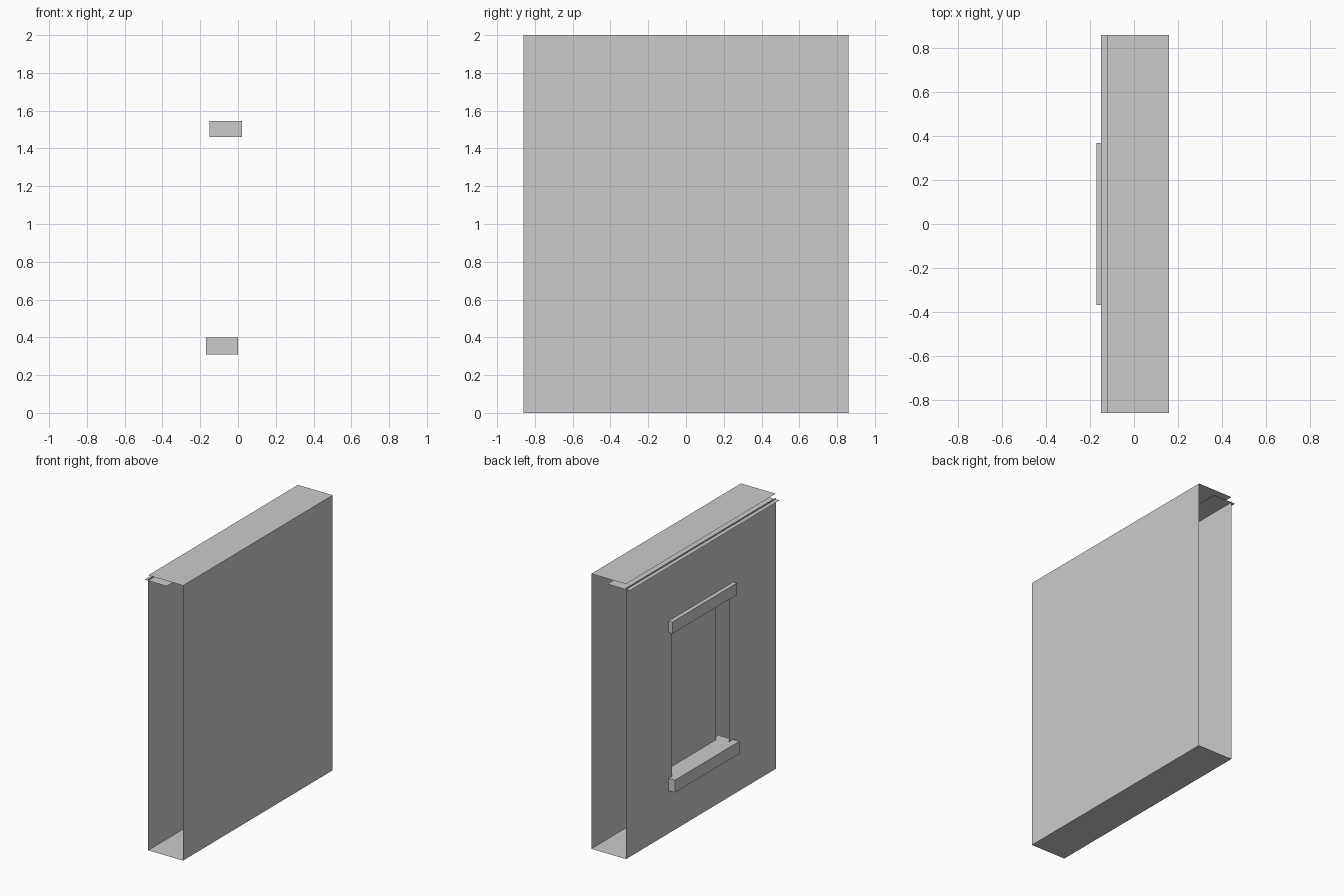
import bpy
import bmesh

if "Cube" in bpy.data.objects:
    bpy.data.objects.remove(bpy.data.objects["Cube"])


def mesh_object(name, bm):
    me = bpy.data.meshes.new(name)
    bm.to_mesh(me)
    bm.free()
    ob = bpy.data.objects.new(name, me)
    bpy.context.collection.objects.link(ob)
    return ob


def sheet(name, *corners):
    """Single flat four-cornered panel."""
    bm = bmesh.new()
    bm.faces.new([bm.verts.new(c) for c in corners])
    return mesh_object(name, bm)


def level_sheet(name, x0, x1, z):
    return sheet(name, (x0, -Y, z), (x1, -Y, z), (x1, Y, z), (x0, Y, z))


def box(name, x, y, z):
    bm = bmesh.new()
    bmesh.ops.create_cube(bm, size=1)
    for v in bm.verts:
        v.co = [r[0] if c < 0 else r[1] for c, r in zip(v.co, (x, y, z))]
    return mesh_object(name, bm)


Y = 0.86
INNER, OUTER = 0.16, -0.12

# Open-ended wall shell: inner face, top and bottom
sheet("inner_wall", (INNER, -Y, 0), (INNER, Y, 0), (INNER, Y, 2), (INNER, -Y, 2))
level_sheet("wall_top", OUTER, INNER, 2.0)
level_sheet("wall_bottom", OUTER, INNER, 0.0)

# Thin ledge just below the top
level_sheet("ledge", -0.15, 0.03, 1.96)

# Outer face with a window opening: a 3 x 3 grid without its middle cell
ys = (-Y, -0.32, 0.33, Y)
zs = (0, 0.37, 1.5, 1.97)
bm = bmesh.new()
grid = [[bm.verts.new((OUTER, y, z)) for z in zs] for y in ys]
for i in range(3):
    for j in range(3):
        if (i, j) != (1, 1):
            bm.faces.new((grid[i][j], grid[i][j + 1],
                          grid[i + 1][j + 1], grid[i + 1][j]))
bmesh.ops.dissolve_limit(bm, angle_limit=0.01, verts=[], edges=[])
mesh_object("outer_wall", bm)

# Window pane set back in the opening
sheet("window_pane", (-0.03, 0.31, 0.39), (-0.025, 0.31, 1.47),
      (-0.025, -0.3, 1.47), (-0.03, -0.3, 0.39))

# Lintel and sill
box("lintel", (-0.15, 0.02), (-0.37, 0.37), (1.46, 1.545))
box("sill", (-0.17, 0.0), (-0.37, 0.37), (0.31, 0.40))
